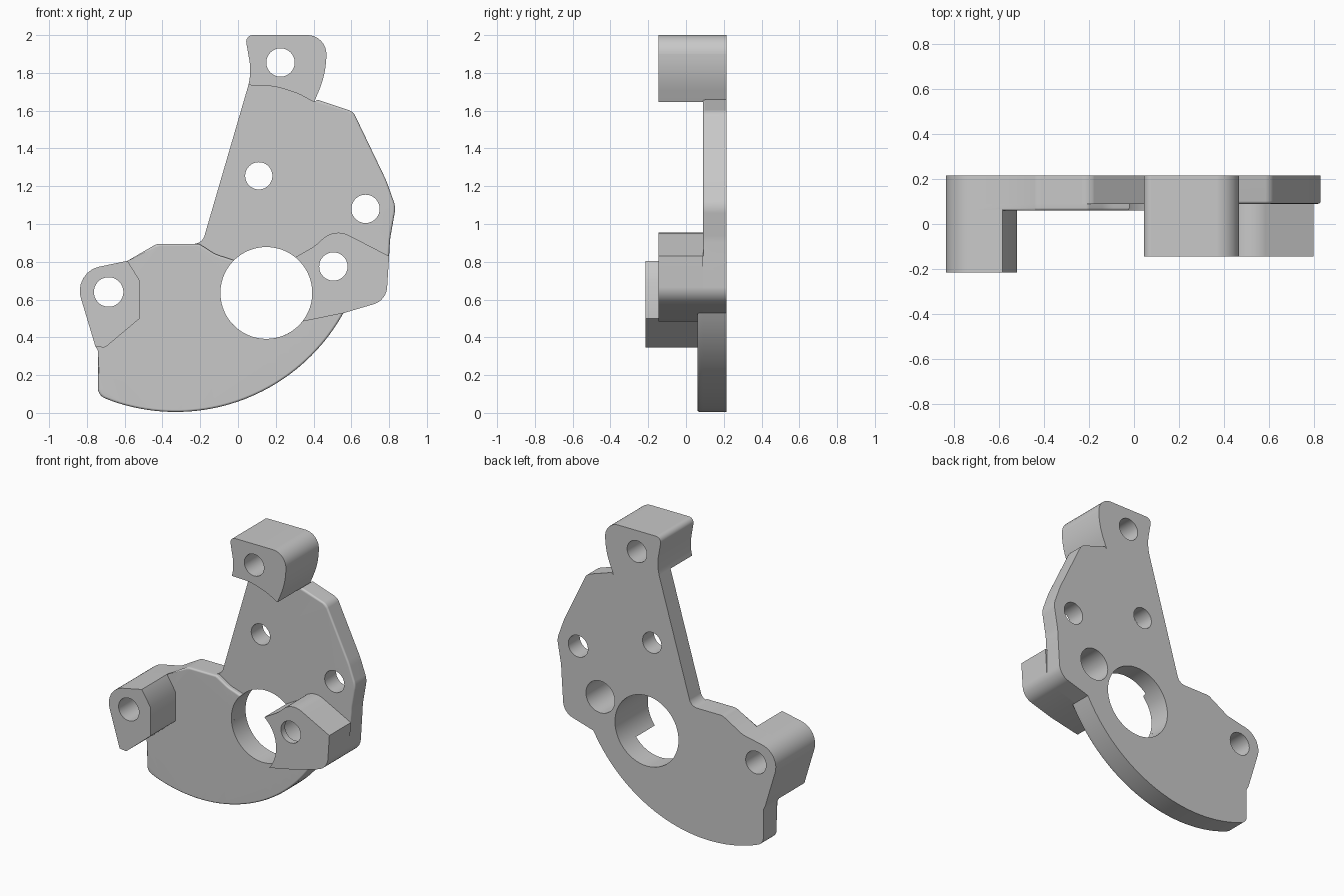
import bpy, bmesh
from math import sin, cos, tan, pi, radians
from mathutils import Vector

if "Cube" in bpy.data.objects:
    bpy.data.objects.remove(bpy.data.objects["Cube"])

grey = bpy.data.materials.new("plain grey")
grey.use_nodes = True
grey.diffuse_color = (0.58, 0.58, 0.58, 1)
grey.node_tree.nodes["Principled BSDF"].inputs["Base Color"].default_value = grey.diffuse_color

# Depth of each face, front to back
LEFT_FRONT, BOSS_FRONT, POCKET, LOWER, UPPER, BACK = -0.215, -0.145, -0.1, 0.06, 0.09, 0.215
ARC_CENTRE, ARC_RADIUS = Vector((-0.33, 1.02)), 1.015

# Holes as (x, z, radius)
BORE = (0.15, 0.635, 0.243)
TOP_HOLE = (0.225, 1.855, 0.075)
LEFT_HOLE = (-0.685, 0.64, 0.078)
RIGHT_HOLE = (0.505, 0.775, 0.075)
RIGHT_POCKET = (0.505, 0.775, 0.11)
PLATE_HOLES = [(0.11, 1.255, 0.072), (0.675, 1.08, 0.075)]


def arc(x, z, r, start, end, steps):
    """Points along an arc, as unrounded corners; angles in degrees."""
    angles = [radians(start + (end - start) * i / steps) for i in range(steps + 1)]
    return [(x + r * cos(t), z + r * sin(t), 0) for t in angles]


def round_corners(corners):
    """Turn (x, z, radius) corners into a list of points with arcs."""
    points = []
    for i, (x, z, r) in enumerate(corners):
        p = Vector((x, z))
        if not r:
            points.append(p)
            continue
        a = (Vector(corners[i - 1][:2]) - p).normalized()
        b = (Vector(corners[(i + 1) % len(corners)][:2]) - p).normalized()
        half = a.angle(b) / 2
        centre = p + (a + b).normalized() * r / sin(half)
        start = p + a * r / tan(half) - centre
        end = p + b * r / tan(half) - centre
        points += [centre + start.lerp(end, t / 8).normalized() * r for t in range(9)]
    return points


def face_outward(bm):
    """Make normals consistent, then flip them all if the solid is inside out."""
    bmesh.ops.recalc_face_normals(bm, faces=bm.faces)
    if bm.calc_volume(signed=True) < 0:
        bmesh.ops.reverse_faces(bm, faces=bm.faces)


def walls(bm, front_ring, rear_ring):
    for i in range(len(front_ring)):
        bm.faces.new((front_ring[i], front_ring[i - 1], rear_ring[i - 1], rear_ring[i]))


def ring(bm, hole, depth):
    x, z, r = hole
    n = 96 if r > 0.2 else 48
    return [bm.verts.new((x + r * cos(2 * pi * i / n), depth, z + r * sin(2 * pi * i / n)))
            for i in range(n)]


def drill(bm, holes, front, back):
    """Refill both caps around the hole rims and line the holes."""
    rims = {}
    for depth in (front, back):
        cap = max((f for f in bm.faces if all(abs(v.co.y - depth) < 1e-5 for v in f.verts)),
                  key=lambda f: f.calc_area())
        edges = list(cap.edges)
        bm.faces.remove(cap)
        rims[depth] = [ring(bm, hole, depth) for hole in holes]
        for rim in rims[depth]:
            edges += [bm.edges.new((rim[i - 1], rim[i])) for i in range(len(rim))]
        bmesh.ops.triangle_fill(bm, use_beauty=True, edges=edges, normal=(0, -1, 0))
    for front_rim, rear_rim in zip(rims[front], rims[back]):
        walls(bm, front_rim, rear_rim)


def prism(name, corners, front, back, holes=(), soften=None):
    """Extrude a profile in depth; soften picks the front edges to round."""
    bm = bmesh.new()
    profile = [bm.verts.new((p.x, front, p.y)) for p in round_corners(corners)]
    rear = [bm.verts.new((v.co.x, back, v.co.z)) for v in profile]
    bm.faces.new(profile)
    bm.faces.new(rear[::-1])
    walls(bm, profile, rear)
    face_outward(bm)
    if soften:
        edges = [e for e in bm.edges
                 if all(abs(v.co.y - front) < 1e-4 for v in e.verts)
                 and soften((e.verts[0].co + e.verts[1].co) / 2)]
        bmesh.ops.bevel(bm, geom=edges, offset=0.012, segments=3, profile=0.5,
                        affect='EDGES', clamp_overlap=False)
    if holes:
        drill(bm, holes, front, back)
        face_outward(bm)
    mesh = bpy.data.meshes.new(name)
    bm.to_mesh(mesh)
    bm.free()
    mesh.materials.append(grey)
    obj = bpy.data.objects.new(name, mesh)
    bpy.context.collection.objects.link(obj)
    bpy.ops.object.select_all(action='DESELECT')
    obj.select_set(True)
    bpy.context.view_layer.objects.active = obj
    bpy.ops.object.shade_smooth_by_angle(angle=radians(32))
    obj.modifiers.new("even_shading", 'WEIGHTED_NORMAL').keep_sharp = True


# Stretches of the silhouette, clockwise as seen from the front
top_edge = [(0.055, 1.735, 0), (0.07, 1.81, 0.3), (0.037, 2.0, 0.035),
            (0.468, 2.0, 0.1), (0.468, 1.80, 0.5), (0.403, 1.645, 0)]
upper_right = [(0.42, 1.658, 0), (0.61, 1.595, 0.06), (0.785, 1.23, 0.4),
               (0.835, 1.09, 0.12), (0.805, 0.92, 0.3)]
bottom_arc = arc(*ARC_CENTRE, ARC_RADIUS, -29, -109, 40)
right_edge = [(0.80, 0.83, 0), (0.785, 0.595, 0.1), bottom_arc[0]]
lower_left = [(-0.742, 0.092, 0.06), (-0.742, 0.33, 0)]
left_edge = [(-0.755, 0.352, 0), (-0.873, 0.745, 0.13), (-0.585, 0.805, 0)]
left_shoulder = [(-0.43, 0.895, 0.06)]
neck = [(-0.19, 0.895, 0.06)]


def upper_rim(p):
    return p.x > 0.42 and 0.83 < p.z < 1.657


def lower_rim(p):
    on_arc = abs((Vector((p.x, p.z)) - ARC_CENTRE).length - ARC_RADIUS) < 0.003
    return on_arc or p.z < 0.33 or (p.z > 0.81 and -0.58 < p.x < 0)


# Back plate carrying the whole silhouette
prism("back_plate", top_edge + upper_right + right_edge + bottom_arc[1:]
      + lower_left + left_edge + left_shoulder + neck, UPPER, BACK,
      [BORE, TOP_HOLE, LEFT_HOLE, RIGHT_POCKET] + PLATE_HOLES, upper_rim)

# Thicker lower part of the plate, open around the bore
prism("lower_plate", bottom_arc + lower_left + left_edge + left_shoulder
      + [(-0.205, 0.895, 0.03), (-0.12, 0.84, 0.2)] + arc(*BORE, 134.5, 321.5, 48),
      LOWER, UPPER, [LEFT_HOLE], lower_rim)

# Top and left mounting bosses
prism("top_boss", top_edge + [(0.32, 1.69, 0.3), (0.2, 1.73, 0.4)],
      BOSS_FRONT, UPPER, [TOP_HOLE])
prism("left_boss", left_edge + [(-0.52, 0.70, 0), (-0.52, 0.50, 0), (-0.705, 0.345, 0.03)],
      LEFT_FRONT, LOWER, [LEFT_HOLE])

# Right mounting boss: thin front wall, then a wider pocket open to the back
right_profile = right_edge + arc(*BORE, -38.5, 51, 24) + [(0.41, 0.885, 0.3), (0.51, 0.98, 0.12)]
prism("right_boss_front", right_profile, BOSS_FRONT, POCKET, [RIGHT_HOLE])
prism("right_boss", right_profile, POCKET, UPPER, [RIGHT_POCKET])
